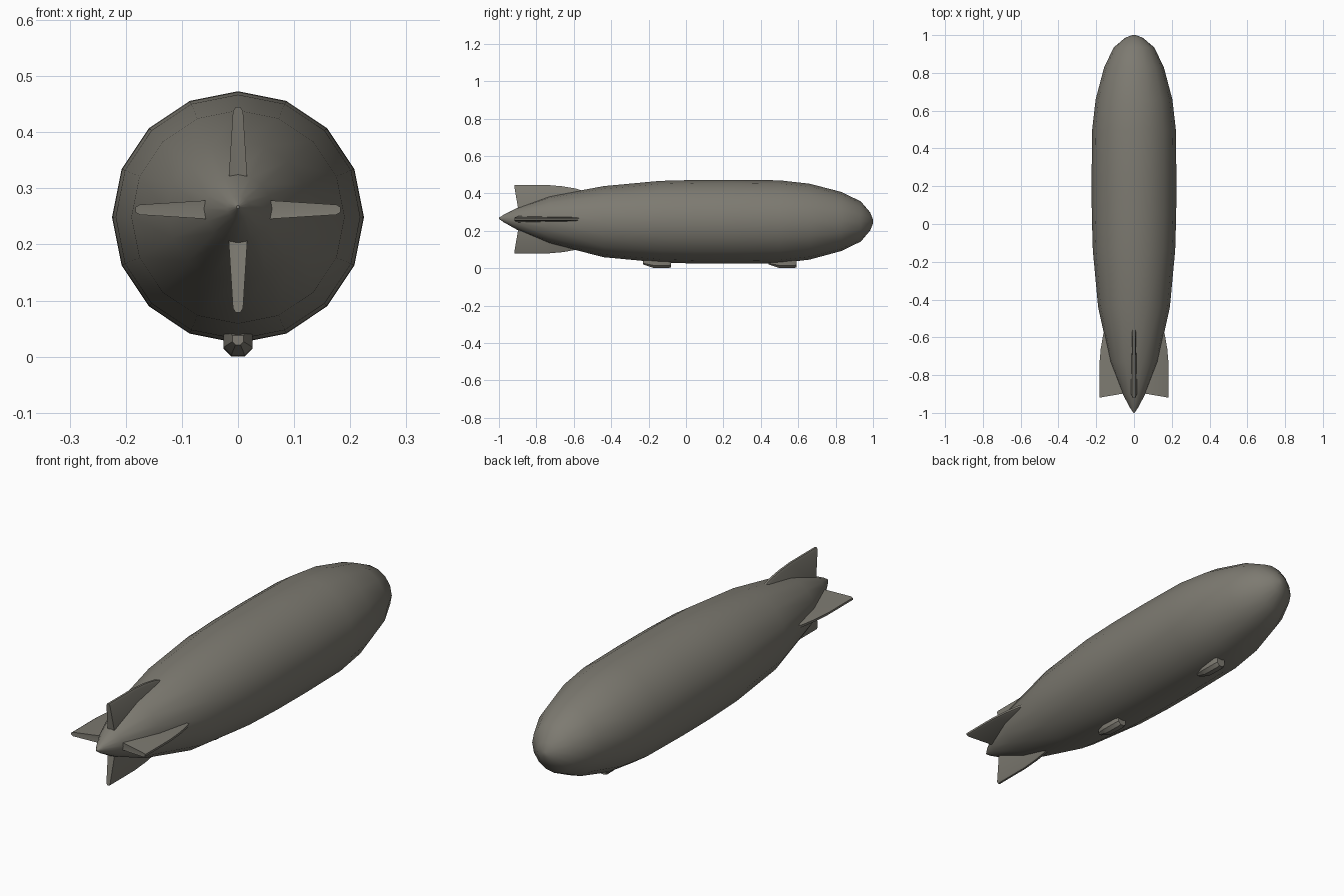
import bpy, bmesh, math

if "Cube" in bpy.data.objects:
    bpy.data.objects.remove(bpy.data.objects["Cube"])

mat = bpy.data.materials.new("warm_grey")
mat.diffuse_color = (0.205, 0.195, 0.165, 1)
mat.use_nodes = True
mat.node_tree.nodes["Principled BSDF"].inputs["Base Color"].default_value = mat.diffuse_color


def loft(name, rings, angle):
    """Skin a list of closed rings with equal point counts and cap both ends."""
    bm = bmesh.new()
    vs = [[bm.verts.new(p) for p in r] for r in rings]
    n = len(rings[0])
    for a, b in zip(vs, vs[1:]):
        for i in range(n):
            j = (i + 1) % n
            bm.faces.new((a[i], a[j], b[j], b[i]))
    bm.faces.new(vs[0][::-1])
    bm.faces.new(vs[-1])
    bmesh.ops.recalc_face_normals(bm, faces=bm.faces)
    me = bpy.data.meshes.new(name)
    bm.to_mesh(me)
    bm.free()
    me.materials.append(mat)
    ob = bpy.data.objects.new(name, me)
    bpy.context.collection.objects.link(ob)
    bpy.ops.object.select_all(action='DESELECT')
    ob.select_set(True)
    bpy.context.view_layer.objects.active = ob
    bpy.ops.object.shade_smooth_by_angle(angle=math.radians(angle))
    return ob


# hull: 16-sided rings (y, radius, centre height) from tail to nose
PROFILE = [(-1.0, 0.003, 0.267), (-0.975, 0.02, 0.266), (-0.90, 0.06, 0.264),
           (-0.73, 0.126, 0.259), (-0.44, 0.19, 0.249), (-0.14, 0.218, 0.249),
           (0.05, 0.2235, 0.2485), (0.25, 0.2245, 0.2485), (0.50, 0.2215, 0.2485),
           (0.66, 0.203, 0.249), (0.83, 0.158, 0.250), (0.935, 0.107, 0.250),
           (0.985, 0.048, 0.250), (1.0, 0.01, 0.250)]
hull = []
for y, r, cz in PROFILE:
    hull.append([(r * math.sin(k * math.pi / 8), y, cz + r * math.cos(k * math.pi / 8))
                 for k in range(16)])
loft("hull", hull, 50)

# tail fins: outline (distance from axis, y), layered through the thickness
OUTLINE = [(0.03, -0.893), (0.183, -0.918), (0.183, -0.74), (0.176, -0.66),
           (0.164, -0.59), (0.148, -0.54), (0.03, -0.60)]


def fin(name, turn):
    c, s = math.cos(turn), math.sin(turn)
    rings = []
    for t, inset in ((-1, 0.008), (-0.5, 0), (0.5, 0), (1, 0.008)):
        ring = []
        for d, y in OUTLINE:
            h = t * (0.020 - 0.06 * d)
            d -= inset if d > 0.1 else 0
            ring.append((d * s + h * c, y, 0.262 + d * c - h * s))
        rings.append(ring)
    loft(name, rings, 35)


for k, side in enumerate(("top", "right", "bottom", "left")):
    fin(side + "_fin", k * math.pi / 2)


# gondolas: boat-like sections tapering towards the tail
def gondola(name, y0):
    rings = []
    for dy, w, low in ((0, 0.010, 0.021), (0.04, 0.023, 0.007),
                       (0.055, 0.026, 0.002), (0.135, 0.026, 0.0),
                       (0.15, 0.020, 0.005)):
        mid = low + (0.036 - low) * 0.4
        rings.append([(-w, y0 + dy, 0.05), (-w, y0 + dy, mid), (-w * 0.45, y0 + dy, low),
                      (w * 0.45, y0 + dy, low), (w, y0 + dy, mid), (w, y0 + dy, 0.05)])
    # keep the pointed end below the hull skin
    rings[0] = [(x, y, min(z, 0.038)) for x, y, z in rings[0]]
    loft(name, rings, 30)


gondola("rear_gondola", -0.23)
gondola("front_gondola", 0.44)
